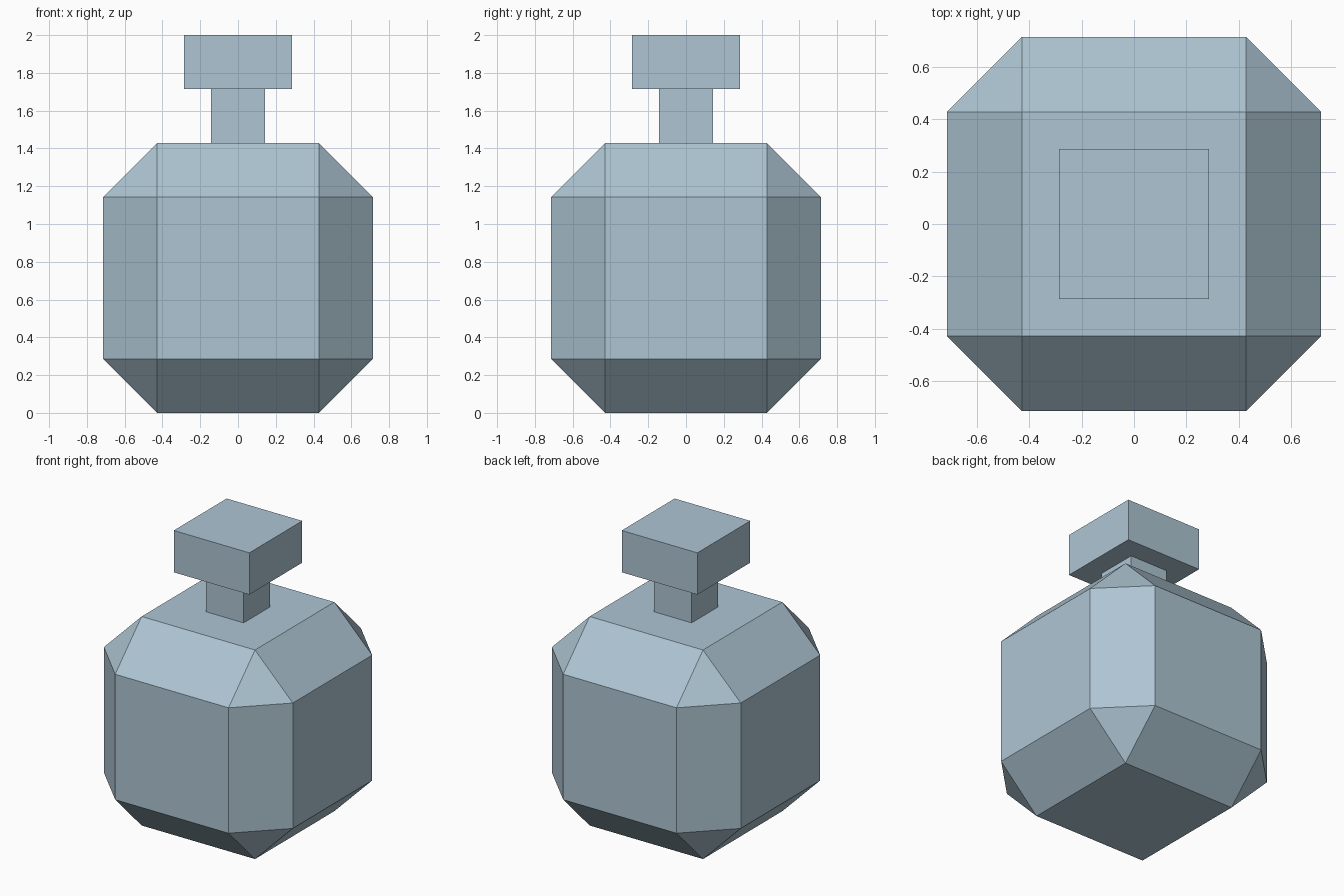
import bpy
import bmesh
from mathutils import Matrix, Vector

cube = bpy.data.objects.get("Cube")
if cube:
    bpy.data.objects.remove(cube, do_unlink=True)

UNIT = 2 / 7  # every dimension is a multiple of this module

# Pale blue glass
glass = bpy.data.materials.new("pale_blue_glass")
glass.use_nodes = True
colour = (0.42, 0.56, 0.65, 1)
glass.diffuse_color = colour
glass.node_tree.nodes["Principled BSDF"].inputs["Base Color"].default_value = colour


def block(name, width, bottom, height, chamfer=0):
    """Square block standing at a given height, with optional chamfered edges."""
    bm = bmesh.new()
    size = Vector((width, width, height)) * UNIT
    centre = Vector((0, 0, (bottom + height / 2) * UNIT))
    bmesh.ops.create_cube(
        bm, size=1, matrix=Matrix.Translation(centre) @ Matrix.Diagonal(size).to_4x4())
    if chamfer:
        bmesh.ops.bevel(bm, geom=bm.edges[:], offset=chamfer * UNIT,
                        offset_type='OFFSET', segments=1, affect='EDGES')
    bmesh.ops.recalc_face_normals(bm, faces=bm.faces[:])
    mesh = bpy.data.meshes.new(name)
    bm.to_mesh(mesh)
    bm.free()
    mesh.materials.append(glass)
    obj = bpy.data.objects.new(name, mesh)
    bpy.context.collection.objects.link(obj)
    return obj


# Chamfered bottle, slim neck and square stopper
block("bottle_body", 5, 0, 5, chamfer=1)
block("neck", 1, 5, 1)
block("stopper", 2, 6, 1)
